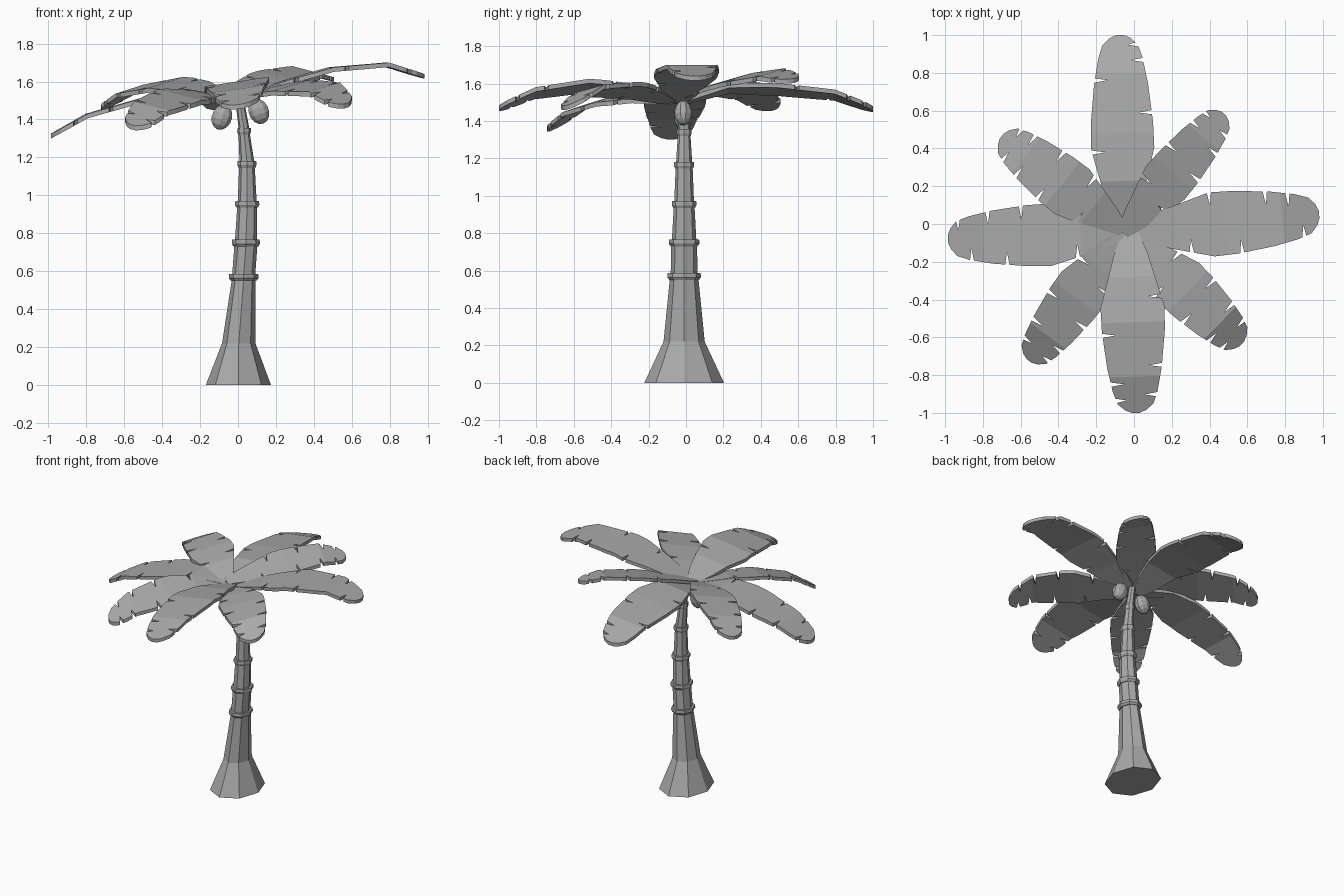
import bpy, bmesh, math
from mathutils import Vector, Matrix

if "Cube" in bpy.data.objects:
    bpy.data.objects.remove(bpy.data.objects["Cube"])

grey = bpy.data.materials.new("plain_grey")
grey.diffuse_color = (0.4, 0.4, 0.4, 1)
grey.use_nodes = True
grey.node_tree.nodes["Principled BSDF"].inputs["Base Color"].default_value = grey.diffuse_color


def finish(name, bm):
    bmesh.ops.recalc_face_normals(bm, faces=bm.faces[:])
    me = bpy.data.meshes.new(name)
    bm.to_mesh(me)
    bm.free()
    me.materials.append(grey)
    ob = bpy.data.objects.new(name, me)
    bpy.context.collection.objects.link(ob)
    return ob


def lerp(table, t):
    for (a, va), (b, vb) in zip(table, table[1:]):
        if t <= b:
            return va + (vb - va) * (t - a) / (b - a)
    return table[-1][1]


def loft(name, rings):
    """Octagonal solid through rings of (centre x, z, radius x, radius y)."""
    bm = bmesh.new()
    loops = []
    for cx, z, rx, ry in rings:
        loops.append([bm.verts.new((cx + rx * math.cos(k * math.pi / 4),
                                    -0.01 + ry * math.sin(k * math.pi / 4), z))
                      for k in range(8)])
    for a, b in zip(loops, loops[1:]):
        for k in range(8):
            j = (k + 1) % 8
            bm.faces.new((a[k], a[j], b[j], b[k]))
    bm.faces.new(loops[0])
    bm.faces.new(loops[-1])
    return finish(name, bm)


# trunk: flared base, then short segments leaning along a gentle curve
bend = [(0, 0.002), (0.22, 0.004), (0.55, 0.03), (0.75, 0.043), (0.95, 0.049),
        (1.16, 0.047), (1.34, 0.03), (1.51, 0.006)]
loft("trunk_base", [(0.002, 0, 0.172, 0.213), (0.004, 0.22, 0.088, 0.11),
                    (0.03, 0.56, 0.062, 0.076)])
levels = [(0.55, 0.078, 0.09), (0.73, 0.074, 0.082), (0.935, 0.064, 0.066),
          (1.145, 0.05, 0.054), (1.32, 0.036, 0.04), (1.50, 0.028, 0.03)]
for i, ((z, rx, ry), (z2, rx2, ry2)) in enumerate(zip(levels, levels[1:])):
    c = lerp(bend, z)
    loft(f"trunk_ring_{i}", [(c, z, rx * 0.88, ry * 0.88), (c, z + 0.014, rx, ry),
                             (c, z + 0.036, rx * 0.98, ry * 0.98)])
    loft(f"trunk_segment_{i}", [(c, z + 0.03, rx * 0.78, ry * 0.8),
                                (lerp(bend, z2), z2 + 0.01, rx2 * 0.82, ry2 * 0.84)])

# coconuts
for name, x, z, tilt in (("coconut_left", -0.085, 1.412, 0.35),
                         ("coconut_right", 0.11, 1.442, -0.35)):
    bm = bmesh.new()
    bmesh.ops.create_uvsphere(bm, u_segments=10, v_segments=7, radius=1)
    bm.transform(Matrix.Translation((x, -0.015, z)) @ Matrix.Rotation(tilt, 4, 'Y')
                 @ Matrix.Diagonal((0.056, 0.048, 0.068, 1)))
    finish(name, bm)

# leaves: flat bent blades with narrow notches cut into both edges
outline = [(0, 0.25), (0.12, 0.52), (0.42, 1), (0.55, 0.98), (0.75, 0.85),
           (0.88, 0.7), (0.95, 0.56), (0.985, 0.33), (1, 0.12)]
heights = (0, 0.25, 0.5, 0.8, 1)


def leaf(name, base, tip, half, zs, roll, left_cuts, right_cuts):
    base, tip = Vector(base), Vector(tip)
    side = (tip - base).normalized()
    side = Vector((-side.y, side.x))
    length = (tip - base).length
    gap = 0.011 / length
    ts = {t for t, _ in outline} | set(heights)
    for c in left_cuts + right_cuts:
        ts |= {c - gap, c, c + gap}
    spine = list(zip(heights, zs))
    bm = bmesh.new()
    rows = []
    for t in sorted(ts):
        p = base.lerp(tip, t)
        w = lerp(outline, t) * half
        row = []
        for s, cuts in ((1, left_cuts), (0, ()), (-1, right_cuts)):
            o = s * (w - min(0.07, 0.55 * w) if t in cuts else w)
            q = p + side * o
            row.append(bm.verts.new((q.x, q.y, lerp(spine, t) + roll * o)))
        rows.append(row)
    for a, b in zip(rows, rows[1:]):
        for k in (0, 1):
            bm.faces.new((a[k], b[k], b[k + 1], a[k + 1]))
    ext = bmesh.ops.extrude_face_region(bm, geom=bm.faces[:], use_keep_orig=True)
    for v in ext["geom"]:
        if isinstance(v, bmesh.types.BMVert):
            v.co.z -= 0.024
    finish(name, bm)


cuts_a, cuts_b = (0.36, 0.62, 0.83, 0.925), (0.28, 0.57, 0.77, 0.9)
leaf("leaf_back", (-0.05, -0.03), (-0.075, 1.0), 0.168,
     (1.51, 1.585, 1.58, 1.55, 1.475), -0.13, (0.4, 0.77), (0.6, 0.87, 0.95))
leaf("leaf_right", (0.0, -0.04), (0.98, 0.05), 0.17,
     (1.52, 1.605, 1.675, 1.70, 1.64), 0, (0.42, 0.72, 0.84), (0.3, 0.57, 0.91))
leaf("leaf_front", (-0.02, -0.04), (0.01, -1.0), 0.17,
     (1.52, 1.58, 1.6, 1.56, 1.48), 0.15, (0.36, 0.74, 0.9), (0.57, 0.84, 0.93))
leaf("leaf_left", (-0.05, -0.04), (-0.985, -0.08), 0.165,
     (1.52, 1.56, 1.51, 1.43, 1.325), 0, (0.27, 0.67, 0.87), (0.58, 0.77, 0.94))
leaf("leaf_back_right", (-0.06, -0.05), (0.475, 0.585), 0.135,
     (1.53, 1.585, 1.63, 1.66, 1.63), 0.2, cuts_a, cuts_b)
leaf("leaf_front_right", (0.0, -0.08), (0.57, -0.635), 0.15,
     (1.52, 1.56, 1.58, 1.57, 1.485), 0.2, cuts_b, cuts_a)
leaf("leaf_front_left", (-0.06, -0.06), (-0.555, -0.725), 0.145,
     (1.52, 1.54, 1.53, 1.47, 1.37), -0.2, cuts_a, cuts_b)
leaf("leaf_back_left", (-0.06, -0.04), (-0.70, 0.465), 0.15,
     (1.53, 1.58, 1.595, 1.56, 1.48), -0.2, cuts_b, cuts_a)
